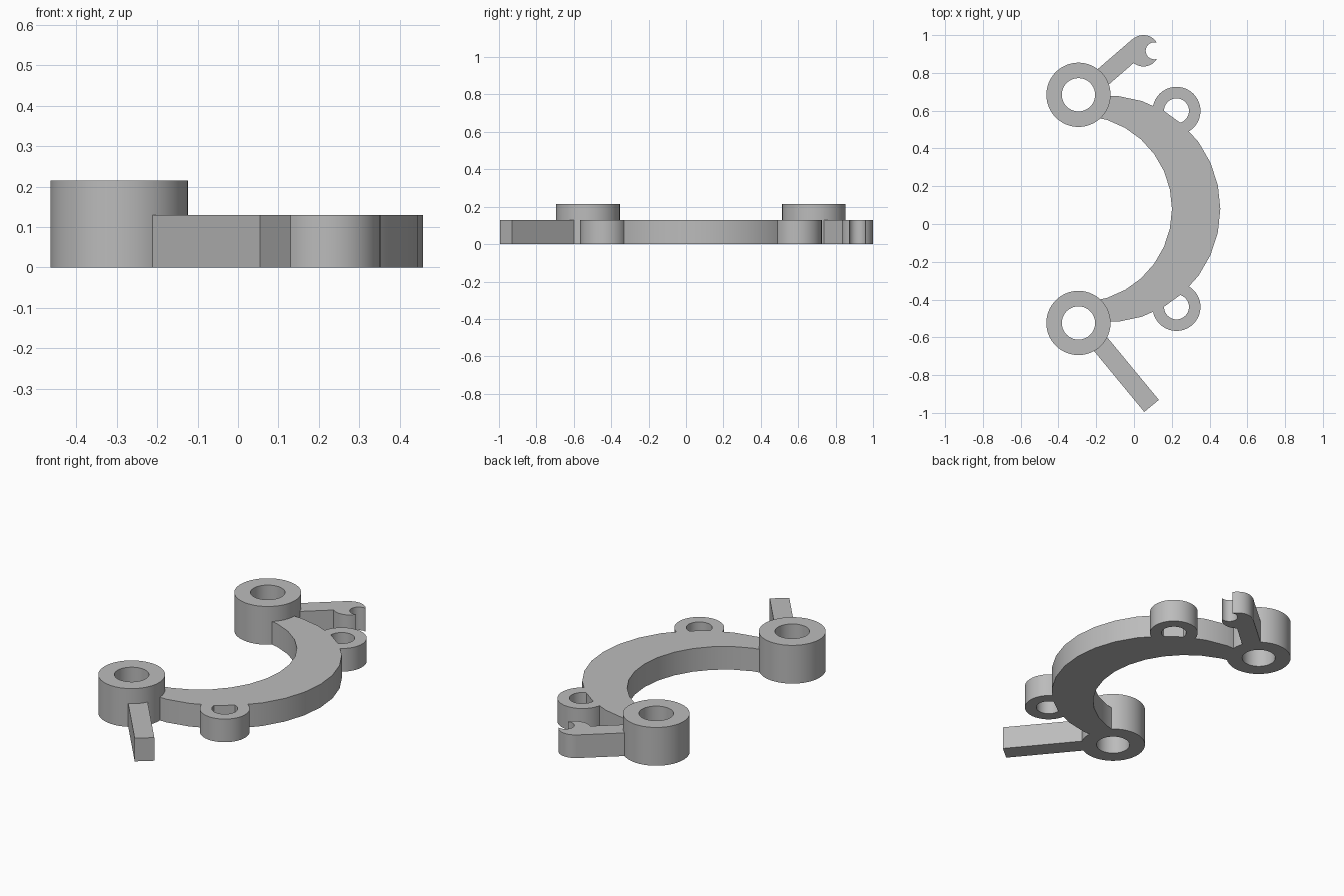
import bpy, bmesh
from math import cos, sin, radians, pi
from mathutils import Vector

cube = bpy.data.objects.get("Cube")
if cube:
    bpy.data.objects.remove(cube, do_unlink=True)

MID_Y = 0.08      # mirror line of the crescent, bosses and lugs
PLATE = 0.13      # thickness of the flat parts
BOSS = 0.215      # height of the bosses

grey = bpy.data.materials.new("plain grey")
grey.use_nodes = True
colour = (0.5, 0.5, 0.5, 1)
grey.diffuse_color = colour
grey.node_tree.nodes["Principled BSDF"].inputs["Base Color"].default_value = colour


def circle(cx, cy, r, n=64):
    return [(cx + r * cos(2 * pi * i / n), cy + r * sin(2 * pi * i / n)) for i in range(n)]


def finish(name, bm):
    bmesh.ops.recalc_face_normals(bm, faces=bm.faces)
    mesh = bpy.data.meshes.new(name)
    bm.to_mesh(mesh)
    bm.free()
    mesh.materials.append(grey)
    obj = bpy.data.objects.new(name, mesh)
    bpy.context.collection.objects.link(obj)
    return obj


def prism(name, outline, z0, z1):
    bm = bmesh.new()
    base = bm.faces.new([bm.verts.new((x, y, z0)) for x, y in outline])
    top = bmesh.ops.extrude_face_region(bm, geom=[base])["geom"]
    bmesh.ops.translate(bm, vec=(0, 0, z1 - z0),
                        verts=[v for v in top if isinstance(v, bmesh.types.BMVert)])
    return finish(name, bm)


def tube(name, cx, cy, r_out, r_in, height, n=64):
    bm = bmesh.new()
    section = [(r_out, 0), (r_out, height), (r_in, height), (r_in, 0)]
    loops = [[bm.verts.new((x, y, z)) for x, y in circle(cx, cy, r, n)] for r, z in section]
    for a, b in zip(loops, loops[1:] + loops[:1]):
        for i in range(n):
            j = (i + 1) % n
            bm.faces.new((a[i], a[j], b[j], b[i]))
    return finish(name, bm)


def bar(name, start, end, width):
    a, b = Vector(start), Vector(end)
    d = (b - a).normalized()
    side = Vector((-d.y, d.x)) * width / 2
    return prism(name, [a + side, a - side, b - side, b + side], 0, PLATE)


def combine(target, other, operation):
    mod = target.modifiers.new("combine", "BOOLEAN")
    mod.operation = operation
    mod.solver = "EXACT"
    mod.object = other
    bpy.context.view_layer.objects.active = target
    bpy.ops.object.modifier_apply(modifier=mod.name)
    bpy.data.objects.remove(other, do_unlink=True)


def arc(cx, r, end_x):
    # 12 degree facets, cut off where the arc passes end_x inside the bosses
    pts = [(cx + r * cos(radians(a)), MID_Y + r * sin(radians(a))) for a in range(-96, 97, 12)]
    kept = [p for p in pts if p[0] > end_x]
    first = pts[pts.index(kept[0]) - 1]
    t = (end_x - first[0]) / (kept[0][0] - first[0])
    y = first[1] + t * (kept[0][1] - first[1])
    return [(end_x, y)] + kept + [(end_x, 2 * MID_Y - y)]


# Crescent plate between two offset arcs
bracket = prism("bracket", arc(-0.143, 0.6, -0.2) + arc(-0.294, 0.495, -0.2)[::-1], 0, PLATE)

# Lugs and tall bosses, mirrored about the middle of the crescent
for s in (1, -1):
    combine(bracket, tube("lug", 0.225, MID_Y + s * 0.519, 0.127, 0.066, PLATE), "UNION")
    combine(bracket, tube("boss", -0.294, MID_Y + s * 0.604, 0.17, 0.088, BOSS, 96), "UNION")

# Straight arm
combine(bracket, bar("straight_arm", (-0.19, -0.62), (0.093, -0.963), 0.1), "UNION")

# Hooked arm with an open round notch
combine(bracket, bar("hook_arm", (-0.185, 0.76), (0.028, 0.944), 0.1), "UNION")
combine(bracket, prism("hook_head", circle(0.05, 0.917, 0.083), 0, PLATE), "UNION")
combine(bracket, prism("notch_cutter", circle(0.107, 0.917, 0.045, 48), -0.1, 0.3), "DIFFERENCE")

bpy.ops.object.select_all(action="DESELECT")
bracket.select_set(True)
bpy.context.view_layer.objects.active = bracket
bpy.ops.object.shade_smooth_by_angle(angle=radians(30))
